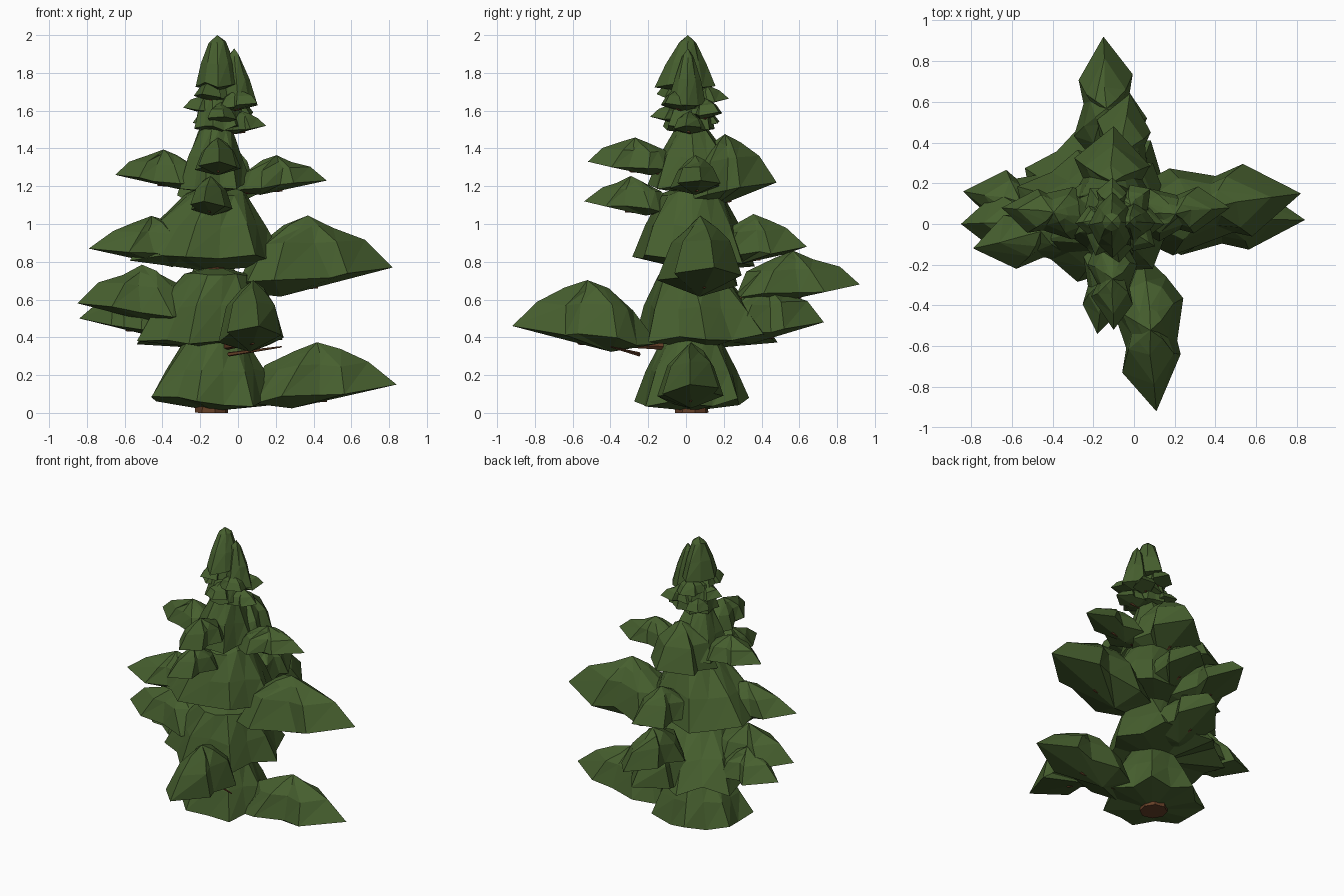
import bpy, bmesh, math, random
from mathutils import Vector

if "Cube" in bpy.data.objects:
    bpy.data.objects.remove(bpy.data.objects["Cube"])
random.seed(4)

def mat(name, col):
    m = bpy.data.materials.new(name)
    m.diffuse_color = col
    m.use_nodes = True
    m.node_tree.nodes["Principled BSDF"].inputs["Base Color"].default_value = m.diffuse_color
    return m

GREEN = mat("needles", (0.062, 0.115, 0.028, 1))
BROWN = mat("bark", (0.13, 0.05, 0.02, 1))
AXIS = Vector((-.11, .03, 0))

def jit(a):
    return random.uniform(-a, a)

def finish(name, rings, bottom, apex, m):
    """Stitch equal-sized rings, closing both ends with a fan."""
    bm = bmesh.new()
    vs = [[bm.verts.new(p) for p in r] for r in rings]
    lo, hi = bm.verts.new(bottom), bm.verts.new(apex)
    n = len(vs[0])
    for i in range(n):
        j = (i + 1) % n
        bm.faces.new((lo, vs[0][j], vs[0][i]))
        for a, b in zip(vs, vs[1:]):
            bm.faces.new((a[i], a[j], b[j]))
            bm.faces.new((a[i], b[j], b[i]))
        bm.faces.new((vs[-1][i], vs[-1][j], hi))
    bmesh.ops.recalc_face_normals(bm, faces=bm.faces)
    me = bpy.data.meshes.new(name)
    bm.to_mesh(me)
    bm.free()
    me.materials.append(m)
    bpy.context.collection.objects.link(bpy.data.objects.new(name, me))

def stick(name, a, b, r0, r1, n=5):
    a, b = Vector(a), Vector(b)
    q = (b - a).to_track_quat('Z', 'Y')
    def ring(c, r):
        angs = [2 * math.pi * i / n for i in range(n)]
        return [c + q @ Vector((r * math.cos(t), r * math.sin(t), 0)) for t in angs]
    finish(name, [ring(a, r0), ring(b, r1)], a, b, BROWN)

# spiky leaf-shaped outline of a branch clump (along, across)
HALF = [(.66, .85), (.50, .68), (.22, 1), (.02, .62)]
RIM = [(1, 0)] + HALF + [(-.1, .05)] + [(u, -v) for u, v in reversed(HALF)]

def clump(name, x, y, z, length, w, h, turn=0):
    """Foliage at the end of a branch: tip point, length towards trunk, half width, height."""
    t = Vector((x, y, 0))
    d = (t - AXIS).normalized() * length
    c, s = math.cos(turn), math.sin(turn)
    d = Vector((d.x * c - d.y * s, d.x * s + d.y * c, 0))
    r = t - d
    side = Vector((-d.y, d.x, 0)).normalized()
    low = z - .36 * h
    top = low + h
    P = lambda u, v, pz: r + d * u + side * (v * w) + Vector((0, 0, pz))
    rim, mid, upper = [], [], []
    for k, (u, v) in enumerate(RIM):
        rz = z if k == 0 else low + .36 * h * (.35 + .55 * max(u, 0)) + jit(.06) * h
        j = 0 if k == 0 else .06
        rim.append(P(u + jit(j), v + jit(j), rz))
        mid.append(P(.4 + (u - .4) * .68 + jit(.03), v * .72, rz + (top - rz) * (.55 + jit(.03))))
        upper.append(P(.42 + (u - .4) * .3, v * .36 + jit(.05), top - h * (.14 + jit(.04))))
    finish(name, [rim, mid, upper], P(.25, 0, low), P(.43, jit(.1), top), GREEN)
    stick(name + "_branch", AXIS + Vector((0, 0, low + .06 * h)), P(.5, 0, low + .12 * h), .022, .008)

def skirt(name, x0, x1, y0, y1, low, top, r, n=7, top_c=(-.12, .03)):
    """Jagged foliage tier wrapped round the trunk."""
    cx, cy, rx, ry = (x0 + x1) / 2, (y0 + y1) / 2, (x1 - x0) / 2, (y1 - y0) / 2
    h = top - low
    rim, mid, up = [], [], []
    for i in range(2 * n):
        a = math.pi * i / n
        c, s = math.cos(a), math.sin(a)
        k = 1.04 if i % 2 == 0 else .86
        x, y = cx + rx * c * k, cy + ry * s * k
        rim.append((x, y, low + h * (.12 + jit(.07))))
        f = .42 + jit(.04)
        tx, ty = top_c[0] + r * c, top_c[1] + r * s
        mid.append((x + (tx - x) * f, y + (ty - y) * f, low + h * (.5 + jit(.03))))
        up.append((tx, ty, top - h * (.12 + jit(.03))))
    finish(name, [rim, mid, up], ((cx + top_c[0]) / 2, cy, low), (*top_c, top), GREEN)

# trunk
stick("trunk", (-.14, .03, 0), (-.11, .01, 1.8), .09, .02, 8)

# tiers round the trunk
skirt("foliage_tier_1", -.48, .20, -.27, .33, .01, .43, .16)
skirt("foliage_tier_2", -.56, .22, -.27, .48, .34, .78, .18)
skirt("foliage_tier_3", -.60, .24, -.28, .36, .75, 1.22, .16)
skirt("foliage_tier_4", -.32, .06, -.20, .30, 1.16, 1.54, .09)
skirt("foliage_tier_5", -.24, .04, -.12, .15, 1.48, 1.72, .07)

# low branches
clump("low_right", .84, .02, .15, .74, .17, .35)
clump("low_front", .11, -.92, .46, .70, .18, .38, -.14)
clump("low_left", -.85, 0, .58, .60, .17, .32)
clump("low_left_back", -.84, .16, .50, .50, .16, .25)
clump("low_back", -.08, .73, .48, .53, .19, .33)
# middle branches
clump("mid_back", -.15, .92, .68, .62, .16, .28)
clump("mid_right", .82, .15, .77, .80, .21, .43)
clump("mid_left", -.79, -.12, .87, .60, .16, .27)
clump("mid_back_upper", -.02, .64, .88, .50, .16, .27)
clump("mid_front", -.18, -.54, 1.12, .44, .11, .21)
# high branches
clump("high_back", -.10, .48, 1.22, .48, .22, .40)
clump("high_left", -.65, .08, 1.26, .45, .13, .21)
clump("high_right", .47, .08, 1.23, .47, .13, .21)
clump("high_front", -.10, -.52, 1.33, .44, .12, .2)

# small tufts spiralling under the crown
for i in range(8):
    a = -.1 + i * 2.4
    z = 1.52 + .024 * i
    clump(f"tuft_{i + 1}", -.07 + .22 * math.cos(a), .02 + .21 * math.sin(a), z, .22, .09, .12)

# crown
skirt("crown_top", -.22, .01, -.16, .15, 1.70, 2.0, .045, 4, (-.11, .01))
skirt("crown_side", -.1, .10, -.09, .10, 1.60, 1.93, .03, 4, (-.02, .01))

# bare twig in front
stick("front_twig", (-.05, -.25, .31), (.23, -.40, .35), .012, .004)
